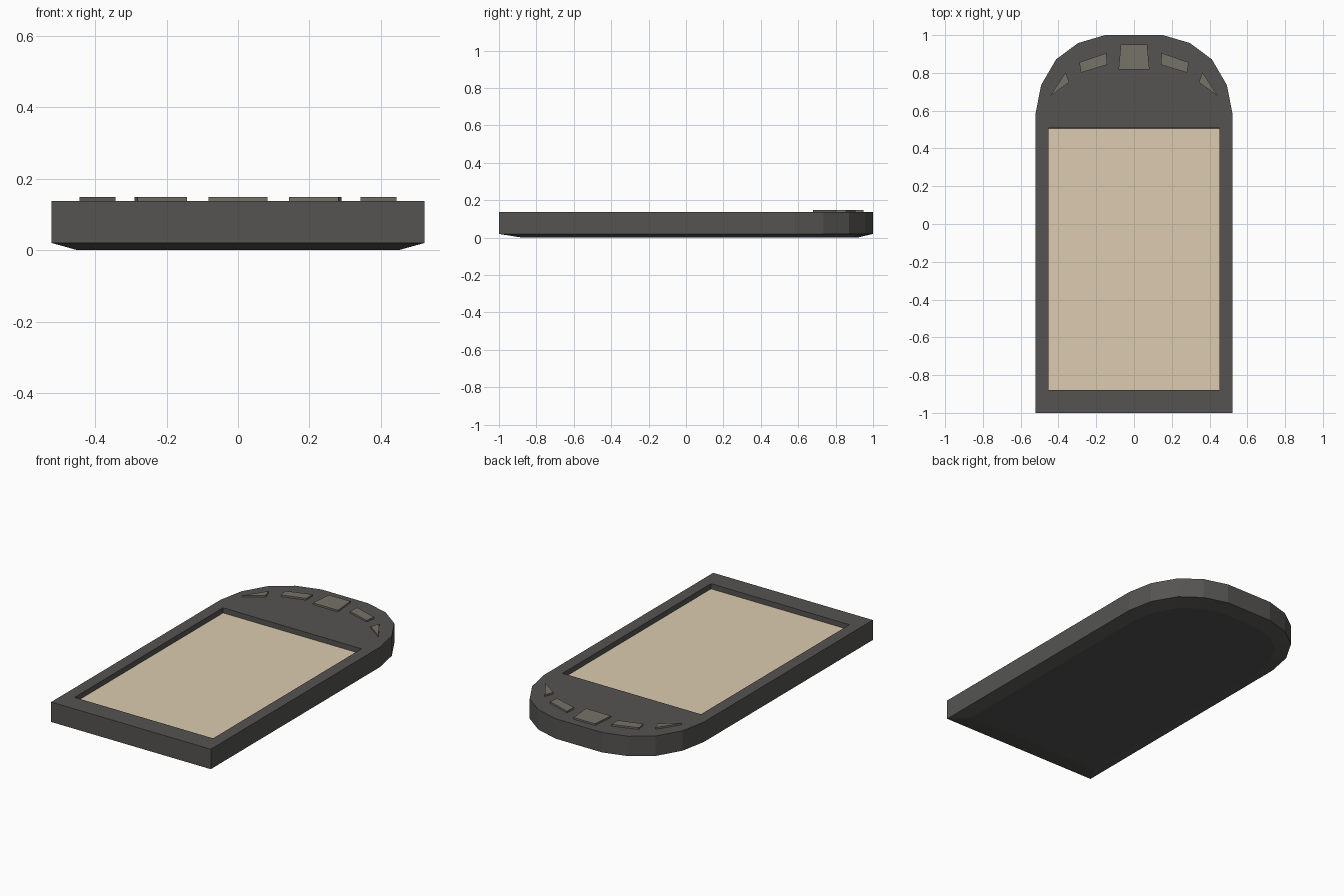
import bpy, bmesh

if "Cube" in bpy.data.objects:
    bpy.data.objects.remove(bpy.data.objects["Cube"])


def material(name, color):
    m = bpy.data.materials.new(name)
    m.diffuse_color = (*color, 1)
    m.use_nodes = True
    m.node_tree.nodes["Principled BSDF"].inputs["Base Color"].default_value = m.diffuse_color
    return m


def finish(bm, name, mat):
    bmesh.ops.recalc_face_normals(bm, faces=bm.faces[:])
    mesh = bpy.data.meshes.new(name)
    bm.to_mesh(mesh)
    bm.free()
    mesh.materials.append(mat)
    obj = bpy.data.objects.new(name, mesh)
    bpy.context.collection.objects.link(obj)
    return obj


def ring(bm, pts, z):
    return [bm.verts.new((x, y, z)) for x, y in pts]


def bridge(bm, a, b):
    for i in range(len(a)):
        j = (i + 1) % len(a)
        bm.faces.new((a[i], a[j], b[j], b[i]))


def prism(name, pts, z0, z1, mat):
    bm = bmesh.new()
    low, high = ring(bm, pts, z0), ring(bm, pts, z1)
    bm.faces.new(low)
    bm.faces.new(high)
    bridge(bm, low, high)
    return finish(bm, name, mat)


def mirrored(pts):
    return [(-x, y) for x, y in reversed(pts)]


def rect(x, y0, y1):
    return [(-x, y0), (x, y0), (x, y1), (-x, y1)]


dark = material("dark_grey", (0.09, 0.088, 0.084))
button_mat = material("warm_grey", (0.18, 0.17, 0.14))
cream = material("cream", (0.72, 0.60, 0.44))

# Body: arched slab with tapered underside and a recessed window
half = [(0.522, -1), (0.522, 0.58), (0.492, 0.735), (0.412, 0.872),
        (0.296, 0.958), (0.153, 1.0)]
outline = half + mirrored(half)
bottom = [(x * 0.862, y * 0.895 + 0.02) for x, y in outline]
window = rect(0.453, -0.88, 0.507)

bm = bmesh.new()
base, lower, upper = ring(bm, bottom, 0), ring(bm, outline, 0.02), ring(bm, outline, 0.138)
rim, floor = ring(bm, window, 0.138), ring(bm, window, 0.10)
bm.faces.new(base)
bridge(bm, base, lower)
bridge(bm, lower, upper)
bridge(bm, rim, floor)
bm.faces.new(floor)
# Top frame around the window
loops = [bm.edges.get((r[i], r[i - 1])) for r in (upper, rim) for i in range(len(r))]
bmesh.ops.triangle_fill(bm, edges=loops, use_beauty=True, use_dissolve=False)
finish(bm, "body", dark)

# Screen panel
prism("screen", rect(0.452, -0.879, 0.506), 0.101, 0.108, cream)

# Buttons following the arch
prism("center_button", [(-0.082, 0.817), (0.082, 0.817), (0.07, 0.95), (-0.07, 0.95)],
      0.13, 0.148, button_mat)
side_buttons = {
    "inner_button": [(0.143, 0.843), (0.281, 0.801), (0.29, 0.856), (0.145, 0.905)],
    "outer_button": [(0.343, 0.75), (0.444, 0.678), (0.362, 0.803)],
}
for name, pts in side_buttons.items():
    prism(name + "_right", pts, 0.13, 0.148, button_mat)
    prism(name + "_left", mirrored(pts), 0.13, 0.148, button_mat)
